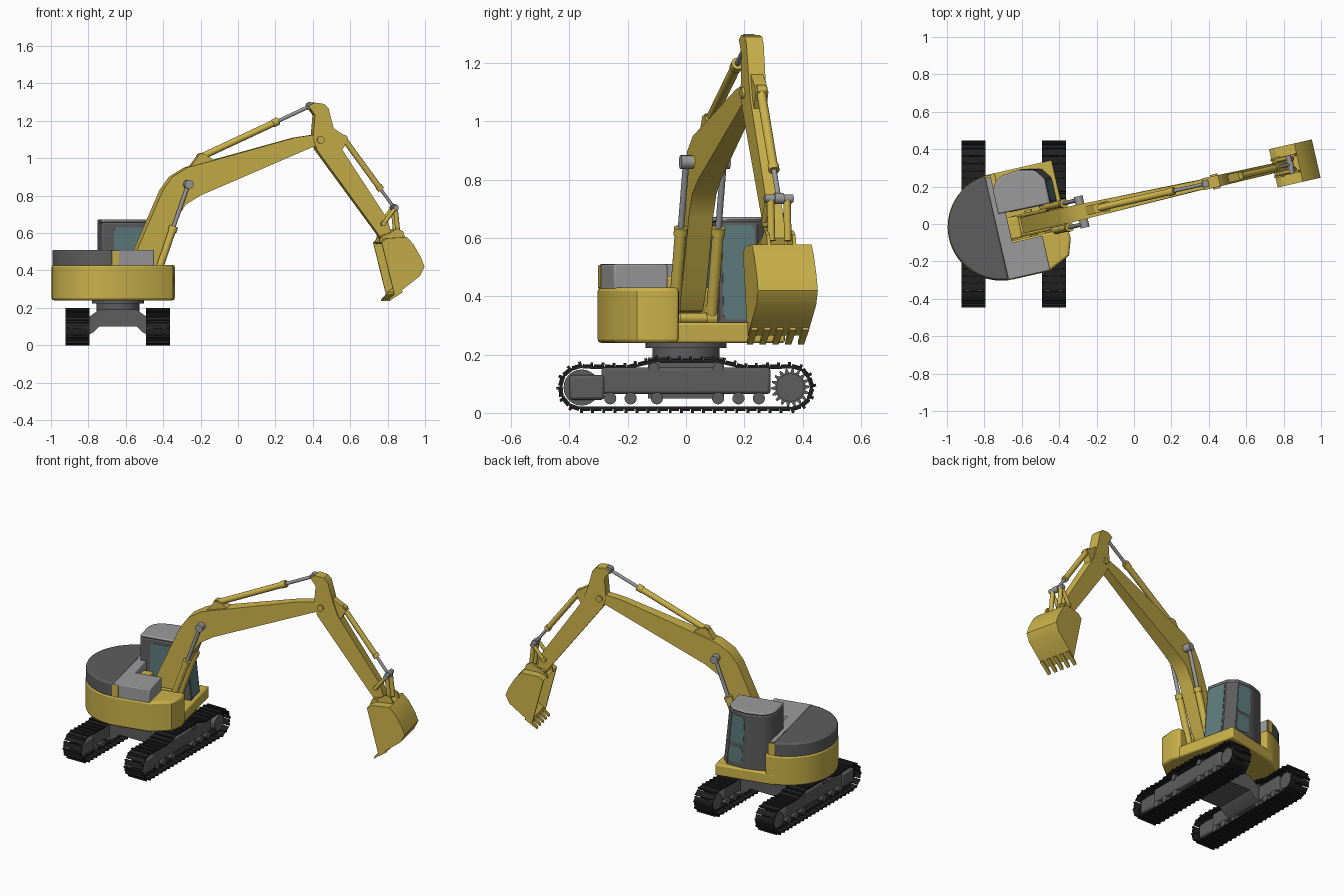
import bpy, bmesh, math
from mathutils import Matrix, Vector

if "Cube" in bpy.data.objects:
    bpy.data.objects.remove(bpy.data.objects["Cube"])


def material(name, r, g, b):
    m = bpy.data.materials.new(name)
    m.use_nodes = True
    m.diffuse_color = (r, g, b, 1)
    m.node_tree.nodes["Principled BSDF"].inputs["Base Color"].default_value = (r, g, b, 1)
    return m


YELLOW = material("yellow paint", .6, .45, .07)
DARK = material("dark grey", .11, .11, .11)
LIGHT = material("light grey", .33, .33, .33)
GLASS = material("tinted glass", .11, .2, .21)
BLACK = material("track black", .015, .015, .015)
STEEL = material("rod steel", .32, .32, .33)

# Slewed frame of the upper structure: X forward, Y to the cab side
SLEW_X, ANGLE = -.642, math.radians(12.8)
UPPER = Matrix.Translation((SLEW_X, 0, 0)) @ Matrix.Rotation(ANGLE, 4, 'Z')
WORLD = Matrix.Identity(4)
MID = -.017          # boom centre line, sideways
made = []


def finish(name, bm, mat, frame=WORLD, bevel=0):
    bmesh.ops.recalc_face_normals(bm, faces=bm.faces)
    mesh = bpy.data.meshes.new(name)
    bm.to_mesh(mesh)
    bm.free()
    mesh.materials.append(mat)
    ob = bpy.data.objects.new(name, mesh)
    bpy.context.collection.objects.link(ob)
    ob.matrix_world = frame
    if bevel:
        mod = ob.modifiers.new("bevel", 'BEVEL')
        mod.width, mod.segments, mod.angle_limit = bevel, 2, math.radians(50)
    made.append(ob)
    return ob


def prism(name, pts, axis, a, b, mat, frame=WORLD, bevel=0, half=None):
    """Extrude an outline along x, y or z; half(u) gives a tapering width about MID."""
    bm = bmesh.new()
    rings = []
    for side, d in ((-1, a), (1, b)):
        ring = []
        for p, q in pts:
            depth = MID + side * half(p) if half else d
            co = {'x': (depth, p, q), 'y': (p, depth, q), 'z': (p, q, depth)}[axis]
            ring.append(bm.verts.new(co))
        bm.faces.new(ring)
        rings.append(ring)
    n = len(pts)
    for i in range(n):
        j = (i + 1) % n
        bm.faces.new((rings[0][i], rings[0][j], rings[1][j], rings[1][i]))
    return finish(name, bm, mat, frame, bevel)


def add_box(bm, lo, hi, frame=WORLD):
    lo, hi = Vector(lo), Vector(hi)
    m = frame @ Matrix.Translation((lo + hi) / 2) @ Matrix.Diagonal((*(hi - lo), 1))
    bmesh.ops.create_cube(bm, size=1, matrix=m)


def box(name, lo, hi, mat, frame=WORLD, bevel=0):
    bm = bmesh.new()
    add_box(bm, lo, hi)
    return finish(name, bm, mat, frame, bevel)


def rod(name, p, q, r, mat, frame=UPPER, sides=16):
    p, q = Vector(p), Vector(q)
    bm = bmesh.new()
    m = Matrix.Translation((p + q) / 2) @ (q - p).to_track_quat('Z', 'Y').to_matrix().to_4x4()
    bmesh.ops.create_cone(bm, cap_ends=True, segments=sides, radius1=r, radius2=r,
                          depth=(q - p).length, matrix=m)
    return finish(name, bm, mat, frame)


def arm(x, z):
    return ((x + .638) / .975, z)


def arm3(x, z, v=0):
    return Vector((arm(x, z)[0], MID + v, z))


def arc(cx, cy, r, start, end, n):
    return [(cx + r * math.cos(math.radians(start + (end - start) * i / n)),
             cy + r * math.sin(math.radians(start + (end - start) * i / n))) for i in range(n + 1)]


def pin(name, x, z, half, r, mat=YELLOW):
    rod(name, arm3(x, z, -half), arm3(x, z, half), r, mat)


def hydraulic(name, p, q, share, r):
    """Barrel, gland, polished rod and end eyes between two pins."""
    joint = p.lerp(q, share)
    rod(name + "_barrel", p, joint, r, YELLOW)
    rod(name + "_gland", p.lerp(q, share - .05), joint, r * 1.2, YELLOW)
    rod(name + "_rod", joint, q, r * .55, STEEL)
    for end, c, mat in (("base", p, YELLOW), ("rod", q, STEEL)):
        rod(f"{name}_{end}_eye", c - Vector((0, r, 0)), c + Vector((0, r, 0)), r * 1.2, mat)


# Track path, even spacing along the loop
END, AXLE, R = .358, .087, .074
loop = (arc(END, AXLE, R, -90, 90, 16) + [(.2, .158), (.11, .181), (-.11, .181), (-.2, .158)]
        + arc(-END, AXLE, R, 90, 270, 16))
loop = [Vector(p) for p in loop]
segs = list(zip(loop, loop[1:] + loop[:1]))
total = sum((q - p).length for p, q in segs)


def along(d):
    for p, q in segs:
        length = (q - p).length
        if d <= length:
            return p.lerp(q, d / length), (q - p).normalized()
        d -= length
    return loop[0], (segs[0][1] - segs[0][0]).normalized()


PADS = 50
pitch = total / PADS
gear = [((.066 if i % 4 < 2 else .052) * math.cos(i * math.tau / 72) + END,
         (.066 if i % 4 < 2 else .052) * math.sin(i * math.tau / 72) + AXLE) for i in range(72)]

for side, cx in (("right", -.857), ("left", -.427)):
    out = -1 if side == "right" else 1
    bm = bmesh.new()
    for i in range(PADS):
        p, t = along((i + .5) * pitch)
        m = Matrix.Translation((cx, p.x, p.y)) @ Matrix.Rotation(math.atan2(t.y, t.x), 4, 'X')
        add_box(bm, (-.064, -pitch * .46, -.006), (.064, pitch * .46, 0), m)
        add_box(bm, (-.064, -pitch * .46, -.013), (.064, -pitch * .2, -.004), m)
        add_box(bm, (-.025, -pitch * .5, 0), (.025, pitch * .5, .009), m)
    finish(side + "_track", bm, BLACK)
    # Frame, sprocket, idler and rollers inside the loop
    box(side + "_track_frame", (cx - .04, -.29, .065), (cx + .04, .29, .155), DARK, bevel=.01)
    box(side + "_idler_yoke", (cx - .045, -.4, .045), (cx + .045, -.28, .13), DARK, bevel=.01)
    prism(side + "_sprocket", gear, 'x', cx - .014, cx + .014, DARK)
    rod(side + "_final_drive", (cx - .045, END, AXLE), (cx + .045, END, AXLE), .048, DARK, WORLD, 24)
    rod(side + "_idler", (cx - .025, -END, AXLE), (cx + .025, -END, AXLE), .062, DARK, WORLD, 24)
    for k, y in enumerate((-.26, -.19, -.1, .11, .18, .25)):
        rod(f"{side}_roller_{k}", (cx - .045, y, .05), (cx + .045, y, .05), .021, DARK, WORLD)
    for k, y in enumerate((-.11, .11)):
        rod(f"{side}_carrier_{k}", (cx - .045, y, .155), (cx + .045, y, .155), .018, DARK, WORLD)

# Centre frame and slew ring
half_frame = [(.17, .05), (.13, .07), (.1, .1)]
under = [(SLEW_X + x, z) for x, z in half_frame] + [(SLEW_X - x, z) for x, z in reversed(half_frame)]
over = [(SLEW_X + x, z) for x, z in ((-.17, .14), (-.1, .19), (.1, .19), (.17, .14))]
prism("centre_frame", under + over, 'y', -.13, .13, DARK)
rod("slew_pedestal", (0, 0, .17), (0, 0, .225), .115, DARK, UPPER, 40)
rod("slew_ring", (0, 0, .222), (0, 0, .245), .14, DARK, UPPER, 40)

# House: rounded tail, right fender, low deck
BACK, RAD, LEVEL, TOP = -.068, .288, .43, .51
tail = arc(BACK, 0, RAD, 90, 270, 32)
fender = [(.13, -RAD), (.25, -.23), (.28, -.14), (.275, -.085), (-.04, -.085), (-.04, RAD)]
prism("house_shell", tail + fender, 'z', .24, LEVEL, YELLOW, UPPER, .012)
box("deck", (-.1, -.1, .24), (.272, RAD, .31), YELLOW, UPPER, .008)
cover = arc(BACK, 0, RAD - .003, 95, 265, 32)
prism("counterweight_cover", cover, 'z', LEVEL - .01, TOP, DARK, UPPER, .01)
hood = [(-.094, -.284), (.135, -.284), (.135, -.095), (-.03, -.095), (-.03, .1), (-.094, .1)]
prism("engine_hood", hood, 'z', LEVEL - .01, TOP, LIGHT, UPPER, .006)
box("hood_left_strip", (-.094, .09, LEVEL - .01), (-.065, .275, TOP - .001), LIGHT, UPPER)
for side, v in (("right", -.287), ("left", .28)):
    box(side + "_hood_stripe", (-.098, v, LEVEL), (-.06, v + .007, TOP - .005), YELLOW, UPPER)

# Cab with leaning front and rounded rear corner
plan = ([(-.07, .07), (.25, .065), (.25, .2), (.21, .255), (.1, .276), (.04, .274)]
        + arc(.02, .18, .09, 85, 180, 8))
CAB_LOW, CAB_HIGH = .3, .655


def lean(u, v, z):
    f = (z - CAB_LOW) / (CAB_HIGH - CAB_LOW)
    return Vector((u - .035 * f * min(1, max(0, (u - .05) / .15)), v, z))


def lean_mesh(ob):
    for vert in ob.data.vertices:
        vert.co = lean(*vert.co)


lean_mesh(prism("cab_body", plan, 'z', CAB_LOW, CAB_HIGH, DARK, UPPER, .006))
lean_mesh(prism("cab_roof", plan, 'z', CAB_HIGH, .672, LIGHT, UPPER, .008))


def window(name, p, q, low, high, start=.1, stop=.9, corner=.018):
    """Thin rounded pane laid on the cab wall above plan edge p-q."""
    p, q = Vector(p), Vector(q)
    run = (q - p).normalized()
    normal = Vector((run.y, -run.x, 0))
    a, b = (q - p).length * start, (q - p).length * stop
    outline = []
    for cx, cz, ang in ((b - corner, high - corner, 0), (a + corner, high - corner, 90),
                        (a + corner, low + corner, 180), (b - corner, low + corner, 270)):
        outline += arc(cx, cz, corner, ang, ang + 90, 4)
    bm = bmesh.new()
    face = bm.faces.new([bm.verts.new(lean(*(p + run * s), z) + normal * .003) for s, z in outline])
    grown = bmesh.ops.extrude_face_region(bm, geom=[face])["geom"]
    moved = [g for g in grown if isinstance(g, bmesh.types.BMVert)]
    bmesh.ops.translate(bm, verts=moved, vec=-normal * .007)
    finish(name, bm, GLASS, UPPER)


window("front_window", plan[1], plan[2], .32, .645, .08, .93)
window("right_window", plan[0], plan[1], .42, .63, .2, .82)
window("left_upper_window", plan[3], plan[4], .46, .635, .02, .98, .025)
window("left_lower_window", plan[3], plan[4], .335, .44, .05, .9, .025)

# Boom, its mount and pump block
boom = [arm(*p) for p in ((-.6, .37), (-.56, .34), (-.5, .35), (-.44, .43), (-.34, .67), (-.29, .75),
                          (-.21, .8), (.36, 1.045), (.42, 1.07), (.455, 1.095), (.445, 1.12),
                          (.4, 1.125), (.3, 1.11), (-.15, .985), (-.28, .95), (-.36, .9),
                          (-.41, .83), (-.54, .53))]


def boom_half(u):
    return .043 - .017 * min(1, max(0, (u - .35) / .6))


prism("boom", boom, 'y', 0, 0, YELLOW, UPPER, half=boom_half)
for k, v in enumerate((-.052, .052)):
    box(f"boom_mount_{k}", (-.01, MID + v - .008, .3), (.19, MID + v + .008, .43), YELLOW, UPPER, .01)
box("pump_block", (-.035, -.08, .3), (.03, .04, .47), YELLOW, UPPER, .01)
pin("boom_foot_pin", -.55, .39, .075, .02)
pin("boom_cylinder_pin", -.28, .86, .082, .022)
pin("boom_base_pin", -.465, .325, .085, .018)
pin("stick_pivot", .435, 1.098, .04, .02)

# Stick
stick = [arm(*p) for p in ((.37, 1.28), (.405, 1.297), (.455, 1.29), (.478, 1.265), (.505, 1.16),
                           (.535, 1.07), (.79, .68), (.815, .6), (.8, .555), (.765, .56),
                           (.74, .6), (.415, 1.045), (.395, 1.11), (.405, 1.23))]
prism("stick", stick, 'y', 0, 0, YELLOW, UPPER, half=lambda u: .034 - .008 * min(1, max(0, u - .9) / .5))

# Hydraulic cylinders
for k, v in enumerate((-.066, .066)):
    hydraulic(f"boom_cylinder_{k}", arm3(-.465, .325, v), arm3(-.28, .86, v), .58, .02)
hydraulic("stick_cylinder", arm3(-.2, 1.005), arm3(.385, 1.278), .71, .018)
hydraulic("bucket_cylinder", arm3(.565, 1.105), arm3(.835, .735), .74, .016)
prism("stick_cylinder_lug", [arm(*p) for p in ((-.27, .94), (-.21, 1.02), (-.18, 1.02), (-.12, .98))],
      'y', MID - .025, MID + .025, YELLOW, UPPER)
prism("bucket_cylinder_lug", [arm(*p) for p in ((.49, 1.17), (.56, 1.125), (.585, 1.1), (.55, 1.04))],
      'y', MID - .022, MID + .022, YELLOW, UPPER)

# Bucket linkage
for k, v in enumerate((-.036, .036)):
    rod(f"rocker_link_{k}", arm3(.835, .735, v), arm3(.77, .65, v), .011, YELLOW)
    rod(f"push_link_{k}", arm3(.835, .735, v * .8), arm3(.85, .59, v * .8), .013, YELLOW)
    ear = [arm(*p) for p in ((.74, .545), (.755, .585), (.8, .6), (.84, .625), (.87, .61), (.885, .57))]
    prism(f"bucket_ear_{k}", ear, 'y', MID + v * 1.25 - .006, MID + v * 1.25 + .006, YELLOW, UPPER)
pin("linkage_pin", .835, .735, .05, .014, STEEL)
pin("rocker_pin", .77, .65, .045, .014)
pin("bucket_pin", .775, .575, .055, .016)

# Bucket: curved shell, side plates and teeth
outer = [arm(*p) for p in ((.745, .55), (.775, .572), (.88, .578), (.915, .54), (.955, .47), (.974, .42),
                           (.95, .37), (.815, .265))]
centre = Vector((sum(p for p, q in outer) / 8, sum(q for p, q in outer) / 8))
inner = [tuple(Vector(p).lerp(centre, .1)) for p in outer]
WIDE = .1
prism("bucket_shell", outer + inner[::-1], 'y', MID - WIDE, MID + WIDE, YELLOW, UPPER)
for side, v in (("right", -WIDE), ("left", WIDE)):
    prism(f"bucket_{side}_side", outer, 'y', MID + v - .005, MID + v + .005, YELLOW, UPPER)
tooth = [arm(*p) for p in ((.845, .3), (.86, .285), (.785, .235), (.79, .25))]
for k in range(5):
    v = MID + (k - 2) * .045
    prism(f"bucket_tooth_{k}", tooth, 'y', v - .011, v + .011, YELLOW, UPPER)

# Smooth rounded surfaces, keep hard edges
bpy.ops.object.select_all(action='DESELECT')
for ob in made:
    ob.select_set(True)
bpy.context.view_layer.objects.active = made[0]
bpy.ops.object.shade_smooth_by_angle(angle=math.radians(32))
